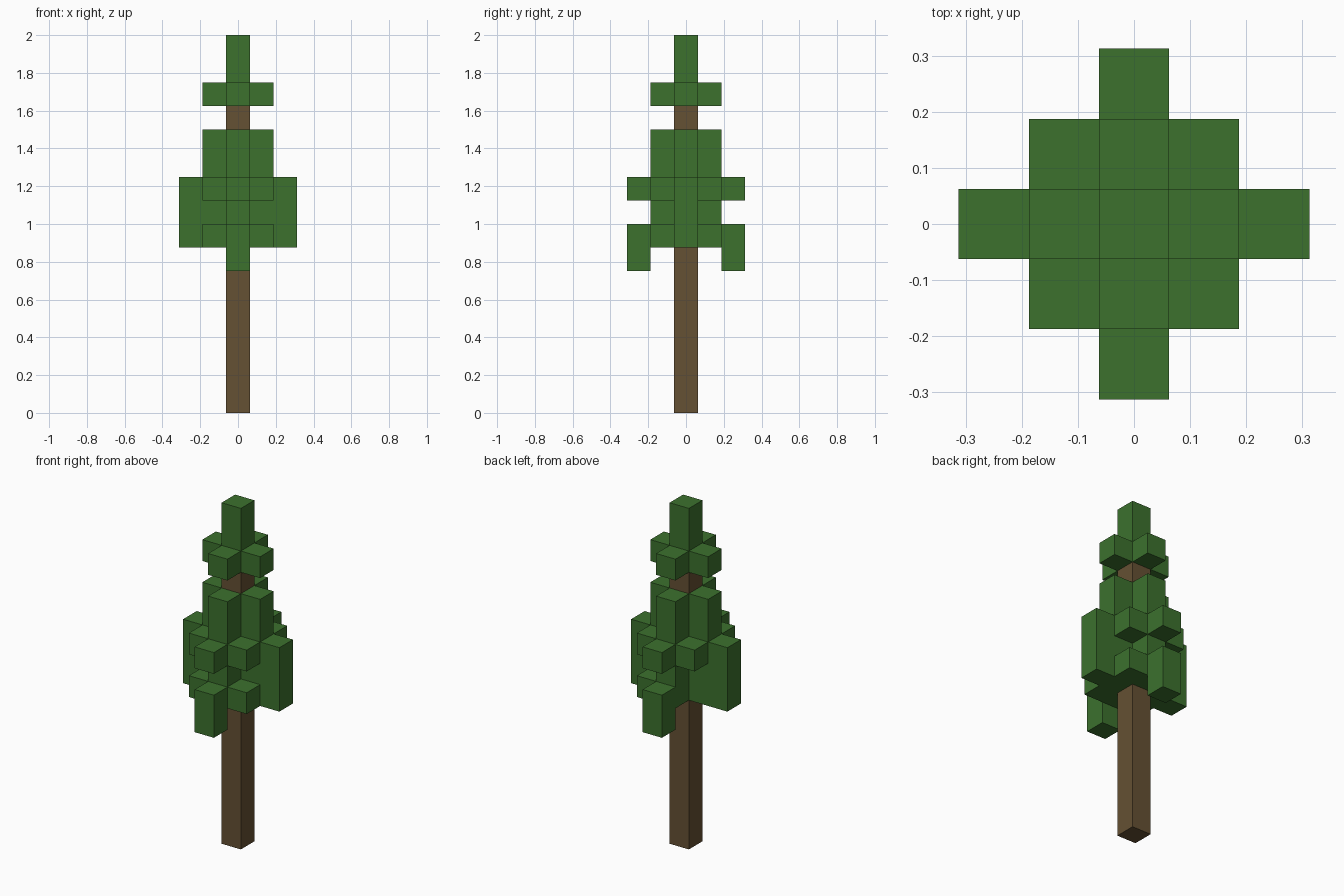
import bpy
import bmesh
from mathutils import Vector

UNIT = 0.125  # edge of one block

default = bpy.data.objects.get("Cube")
if default:
    bpy.data.objects.remove(default, do_unlink=True)


def make_material(name, rgb):
    mat = bpy.data.materials.new(name)
    mat.use_nodes = True
    colour = (*rgb, 1.0)
    mat.diffuse_color = colour
    bsdf = next(n for n in mat.node_tree.nodes if n.type == "BSDF_PRINCIPLED")
    bsdf.inputs["Base Color"].default_value = colour
    return mat


def column(x, y, bottom, top):
    """Stack of blocks at one grid position."""
    return {(x, y, z) for z in range(bottom, top)}


def ring(offsets, bottom, top):
    """Columns repeated at every listed grid position."""
    return set().union(*(column(x, y, bottom, top) for x, y in offsets))


def build_blocks(name, cells, solid, mat):
    """Mesh of the cells' exposed faces, with flat areas merged."""
    bm = bmesh.new()
    for cell in sorted(cells):
        centre = (Vector(cell) + Vector((0, 0, 0.5))) * UNIT
        for axis in range(3):
            for sign in (-1, 1):
                step = [0, 0, 0]
                step[axis] = sign
                if tuple(c + s for c, s in zip(cell, step)) in solid:
                    continue
                n = Vector(step)
                u = Vector([float(i == (axis + 1) % 3) for i in range(3)])
                v = n.cross(u)
                h = UNIT / 2
                corners = (-u - v, u - v, u + v, v - u)
                bm.faces.new([bm.verts.new(centre + (n + c) * h) for c in corners])
    bmesh.ops.remove_doubles(bm, verts=bm.verts[:], dist=0.001)
    bmesh.ops.dissolve_limit(bm, angle_limit=0.01, verts=bm.verts[:], edges=bm.edges[:])
    mesh = bpy.data.meshes.new(name)
    bm.to_mesh(mesh)
    bm.free()
    mesh.materials.append(mat)
    obj = bpy.data.objects.new(name, mesh)
    bpy.context.collection.objects.link(obj)


bark = make_material("bark_brown", (0.130, 0.082, 0.033))
needles = make_material("needle_green", (0.045, 0.166, 0.027))

sides = [(1, 0), (-1, 0), (0, 1), (0, -1)]
corners = [(1, 1), (-1, -1), (1, -1), (-1, 1)]
front_back = [(0, 2), (0, -2)]
left_right = [(2, 0), (-2, 0)]

# Trunk runs up inside the foliage
trunk = column(0, 0, 0, 14)

# Wide lower branches; one back corner block is missing at the bottom
lower = ring(sides, 7, 10) | ring(left_right, 7, 10)
lower |= ring(front_back, 6, 8) | ring(front_back, 9, 10)
lower |= ring(corners[:3], 7, 8) | ring(corners, 9, 10)

# Narrow middle branches and the crown
middle = ring(sides, 10, 12)
crown = ring(sides, 13, 14) | column(0, 0, 14, 16)

solid = trunk | lower | middle | crown
build_blocks("trunk", trunk, solid, bark)
build_blocks("lower_foliage", lower, solid, needles)
build_blocks("middle_foliage", middle, solid, needles)
build_blocks("crown_foliage", crown, solid, needles)
